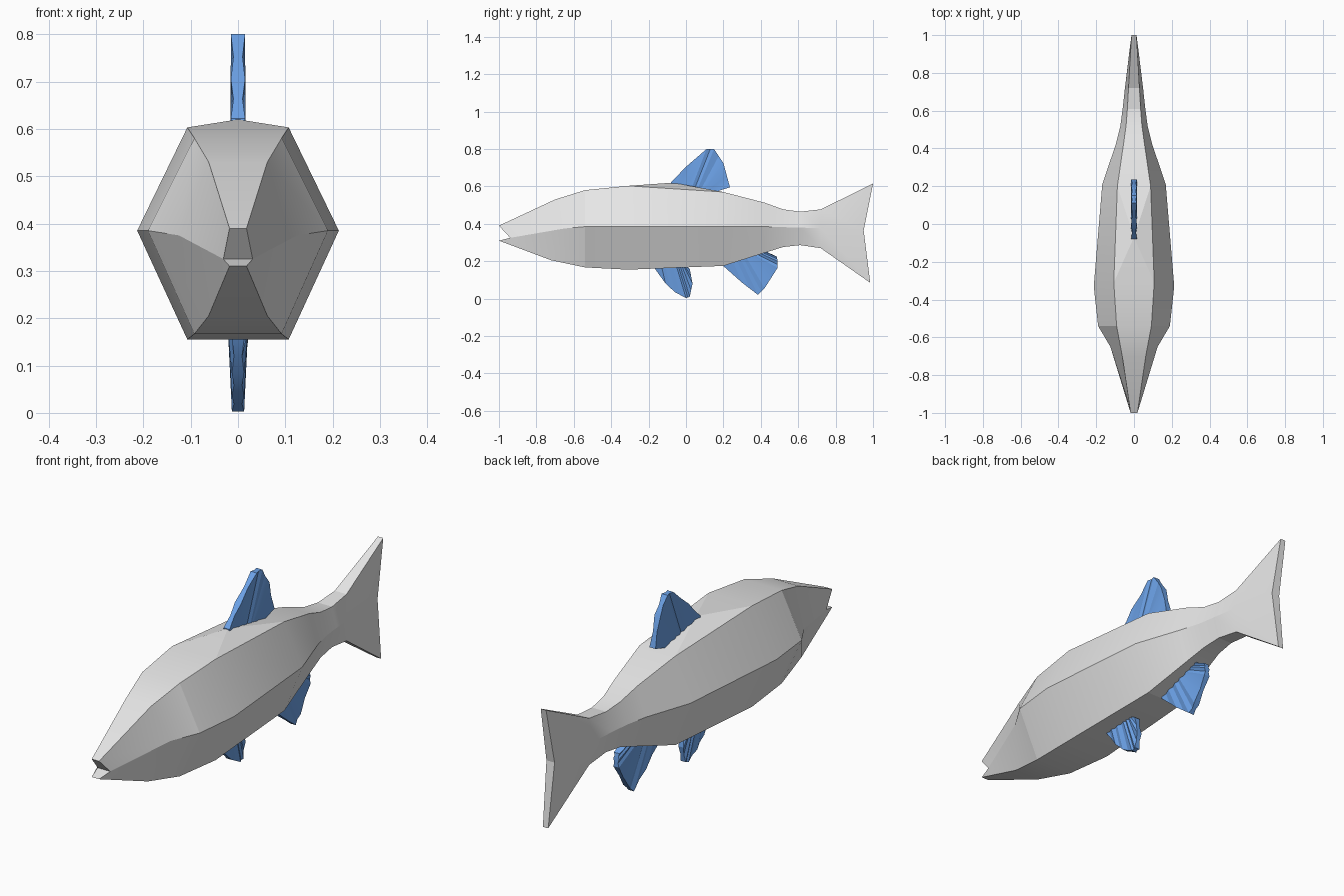
import bpy, bmesh, math

if "Cube" in bpy.data.objects:
    bpy.data.objects.remove(bpy.data.objects["Cube"])


def material(name, rgb):
    m = bpy.data.materials.new(name)
    m.diffuse_color = (*rgb, 1)
    m.use_nodes = True
    m.node_tree.nodes["Principled BSDF"].inputs["Base Color"].default_value = m.diffuse_color
    return m


GREY = material("pale grey", (0.8, 0.8, 0.8))
BLUE = material("fin blue", (0.15, 0.36, 0.8))


def loft(bm, rings):
    """Skin a list of equal vertex loops; returns the faces between loops."""
    loops = [[bm.verts.new(p) for p in ring] for ring in rings]
    n = len(loops[0])
    bands = []
    for a, b in zip(loops, loops[1:]):
        bands.append([bm.faces.new((a[i], a[(i + 1) % n], b[(i + 1) % n], b[i]))
                      for i in range(n)])
    return loops, bands


def finish(bm, name, mat, angle):
    bmesh.ops.recalc_face_normals(bm, faces=bm.faces)
    mesh = bpy.data.meshes.new(name)
    bm.to_mesh(mesh)
    bm.free()
    mesh.materials.append(mat)
    ob = bpy.data.objects.new(name, mesh)
    bpy.context.collection.objects.link(ob)
    bpy.ops.object.select_all(action='DESELECT')
    ob.select_set(True)
    bpy.context.view_layer.objects.active = ob
    bpy.ops.object.shade_smooth_by_angle(angle=math.radians(angle))
    return ob


# Body sections: back (y, z), side (y, z), belly (y, z), back/belly and side half widths
SECTIONS = [
    ((-1.0, .39), (-.94, .325), (-1.0, .31), .018, .031),
    ((-.70, .53), (-.65, .375), (-.72, .205), .062, .125),
    ((-.54, .58), (-.54, .385), (-.54, .167), .092, .190),
    ((-.31, .603), (-.33, .385), (-.31, .155), .107, .213),
    ((.20, .57), (.21, .385), (.20, .175), .088, .168),
    ((.42, .513), (.42, .385), (.42, .245), .056, .097),
    ((.52, .477), (.52, .382), (.52, .276), .042, .072),
    ((.61, .465), (.61, .380), (.61, .286), .035, .060),
    ((.72, .477), (.72, .376), (.72, .270), .029, .048),
    ((1.0, .615), (.95, .365), (.985, .085), .013, .020),
]
bm = bmesh.new()
rings = [[(-w, *t), (w, *t), (s, *m), (w, *b), (-w, *b), (-s, *m)]
         for t, m, b, w, s in SECTIONS]
loops, bands = loft(bm, rings)
# Notched mouth and tail ends
for l in (loops[0], loops[-1]):
    bm.faces.new((l[0], l[1], l[2], l[5]))
    bm.faces.new((l[5], l[2], l[3], l[4]))
# Low hump where the dorsal fin starts
hump = bmesh.ops.poke(bm, faces=[bands[3][0]])["verts"][0]
hump.co = (0, -.07, .62)
finish(bm, "fish_body", GREY, 13)


def fin(name, rays, base_w, tip_w):
    """Pleated fin: rays are (base y, z, tip y, z), with a valley between each pair."""
    full = []
    for i, r in enumerate(rays):
        full.append((r, 1.0))
        if i + 1 < len(rays):
            full.append(([(p + q) / 2 for p, q in zip(r, rays[i + 1])], 0.65))
    bm = bmesh.new()
    loops, _ = loft(bm, [[(-base_w * k, a, b), (base_w * k, a, b),
                          (tip_w * k, c, d), (-tip_w * k, c, d)]
                         for (a, b, c, d), k in full])
    bm.faces.new(loops[0])
    bm.faces.new(loops[-1])
    finish(bm, name, BLUE, 20)


fin("dorsal_fin", [(-.08, .60, -.08, .622), (-.02, .60, .0, .705),
                   (.03, .59, .11, .80), (.06, .58, .15, .80),
                   (.09, .57, .20, .725), (.12, .56, .235, .595)], .016, .015)
fin("pelvic_fin", [(-.17, .17, -.165, .158), (-.13, .17, -.11, .082),
                   (-.09, .17, -.06, .035), (-.05, .17, .0, .003),
                   (-.03, .17, .02, .01), (-.01, .17, .035, .08),
                   (.0, .17, .02, .16)], .021, .013)
fin("anal_fin", [(.20, .19, .20, .174), (.25, .20, .30, .085),
                 (.29, .215, .385, .02), (.32, .225, .42, .055),
                 (.36, .235, .49, .165), (.39, .245, .49, .20),
                 (.41, .255, .485, .225), (.42, .26, .43, .245)], .019, .014)
